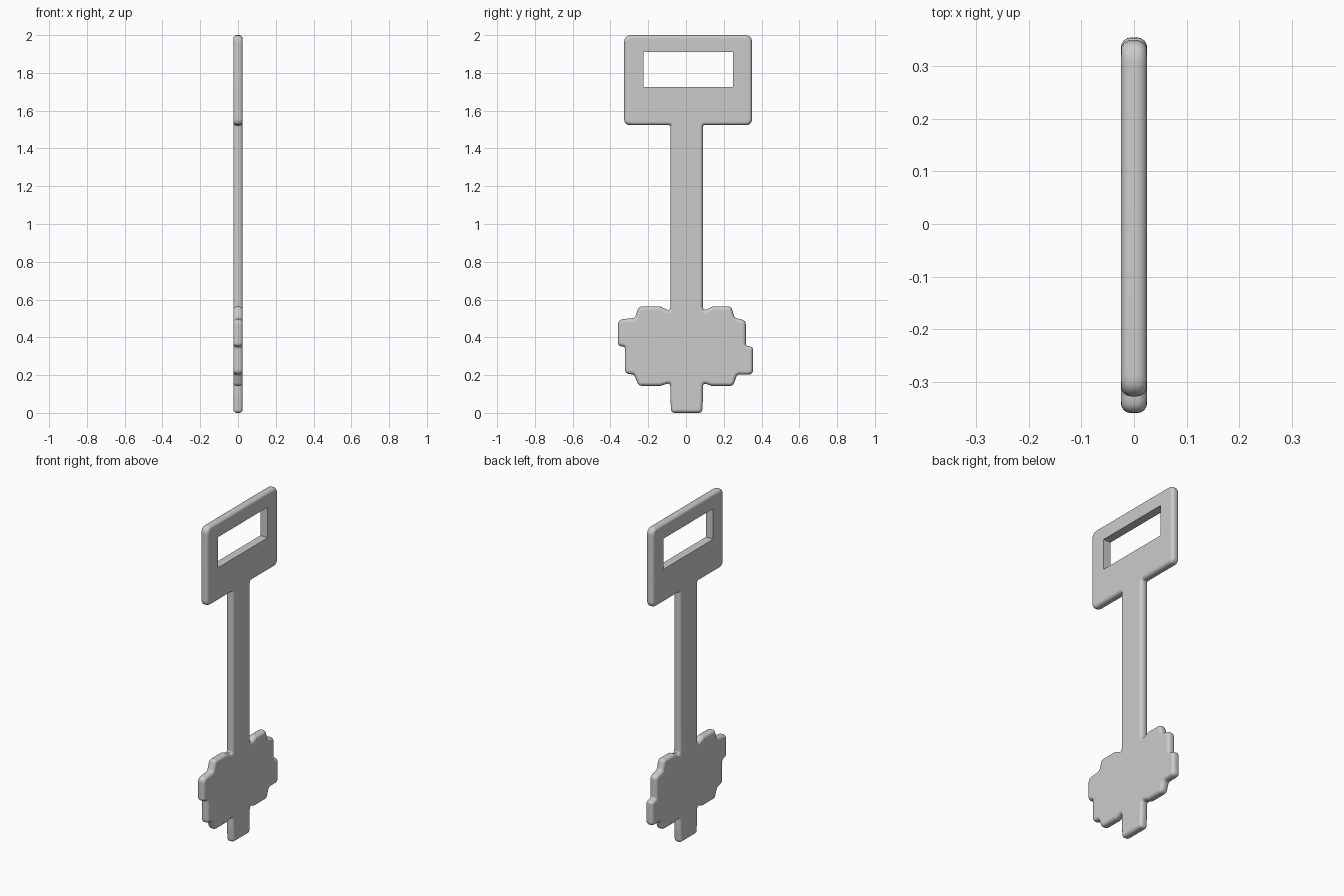
import bpy, bmesh, math
from mathutils import Vector

if "Cube" in bpy.data.objects:
    bpy.data.objects.remove(bpy.data.objects["Cube"])

HALF = 0.025   # half thickness
RIM = 0.019    # rounding of the rim

# Key outline, anticlockwise: (y, z, corner radius)
OUTLINE = [
    (-.078, 0, .02), (.085, 0, .02), (.09, .08, .05), (.09, .16, .015), (.135, .143, .02),
    (.25, .143, .025), (.27, .203, .02), (.355, .203, .025), (.355, .35, .02),
    (.317, .355, .015), (.317, .49, .03), (.257, .503, .02), (.24, .563, .022),
    (.14, .563, .02), (.09, .538, .015), (.09, 1.523, .008),
    (.35, 1.523, .035), (.35, 2, .04), (-.328, 2, .04), (-.328, 1.523, .035),
    (-.083, 1.523, .008), (-.083, .538, .015), (-.135, .563, .02),
    (-.25, .563, .022), (-.27, .503, .02), (-.36, .493, .03), (-.36, .355, .02),
    (-.323, .35, .015), (-.323, .208, .025), (-.275, .203, .02), (-.25, .143, .025),
    (-.135, .143, .02), (-.083, .16, .015), (-.083, .08, .05),
]


def rounded_loop(points, inset, steps=5):
    """Outline moved inwards by inset, with every corner rounded."""
    loop, n = [], len(points)
    for i, (y, z, r) in enumerate(points):
        p = Vector((y, z))
        a = p - Vector(points[i - 1][:2])
        b = Vector(points[(i + 1) % n][:2]) - p
        limit = 0.47 * min(a.length, b.length)
        a.normalize()
        b.normalize()
        turn = math.atan2(a.x * b.y - a.y * b.x, a.dot(b))
        k = math.tan(turn / 2)
        trim = max(min(r * abs(k), limit) - inset * k, 0.001)
        na, nb = Vector((-a.y, a.x)), Vector((-b.y, b.x))
        corner = p + (na + nb) * inset / (1 + na.dot(nb))
        s, e = corner - a * trim, corner + b * trim
        for j in range(steps):
            t = j / (steps - 1)
            loop.append(s * (1 - t) ** 2 + corner * 2 * t * (1 - t) + e * t * t)
    return loop


# Key body: stacked rings from one face round the rim to the other
bm = bmesh.new()
angles = [math.radians(90 * i / 4) for i in range(5)]
side = [(HALF - RIM + RIM * math.sin(t), RIM * (1 - math.cos(t))) for t in angles]
levels = [(-x, d) for x, d in reversed(side)] + side
rings = [[bm.verts.new((x, p.x, p.y)) for p in rounded_loop(OUTLINE, d)]
         for x, d in levels]
for lo, hi in zip(rings, rings[1:]):
    for i in range(len(lo)):
        bm.faces.new((lo[i - 1], lo[i], hi[i], hi[i - 1]))
bm.faces.new(rings[-1])
bm.faces.new(rings[0][::-1])
bmesh.ops.recalc_face_normals(bm, faces=bm.faces)
mesh = bpy.data.meshes.new("key_body")
bm.to_mesh(mesh)
bm.free()
key = bpy.data.objects.new("key_body", mesh)
bpy.context.collection.objects.link(key)

# Rectangular window in the handle
bpy.ops.mesh.primitive_cube_add(size=1, location=(0, .012, 1.8175))
cutter = bpy.context.object
cutter.name = "handle_window_cutter"
cutter.scale = (.2, .474, .185)
cutter.hide_render = True
cutter.display_type = 'WIRE'
cut = key.modifiers.new("window", 'BOOLEAN')
cut.operation = 'DIFFERENCE'
cut.solver = 'EXACT'
cut.object = cutter

# Apply the cut, then shade smoothly with sharp window edges
bpy.ops.object.select_all(action='DESELECT')
key.select_set(True)
bpy.context.view_layer.objects.active = key
bpy.ops.object.modifier_apply(modifier=cut.name)
bpy.data.objects.remove(cutter)
bpy.ops.object.shade_smooth_by_angle(angle=math.radians(40))
weighted = key.modifiers.new("even_shading", 'WEIGHTED_NORMAL')
weighted.keep_sharp = True
